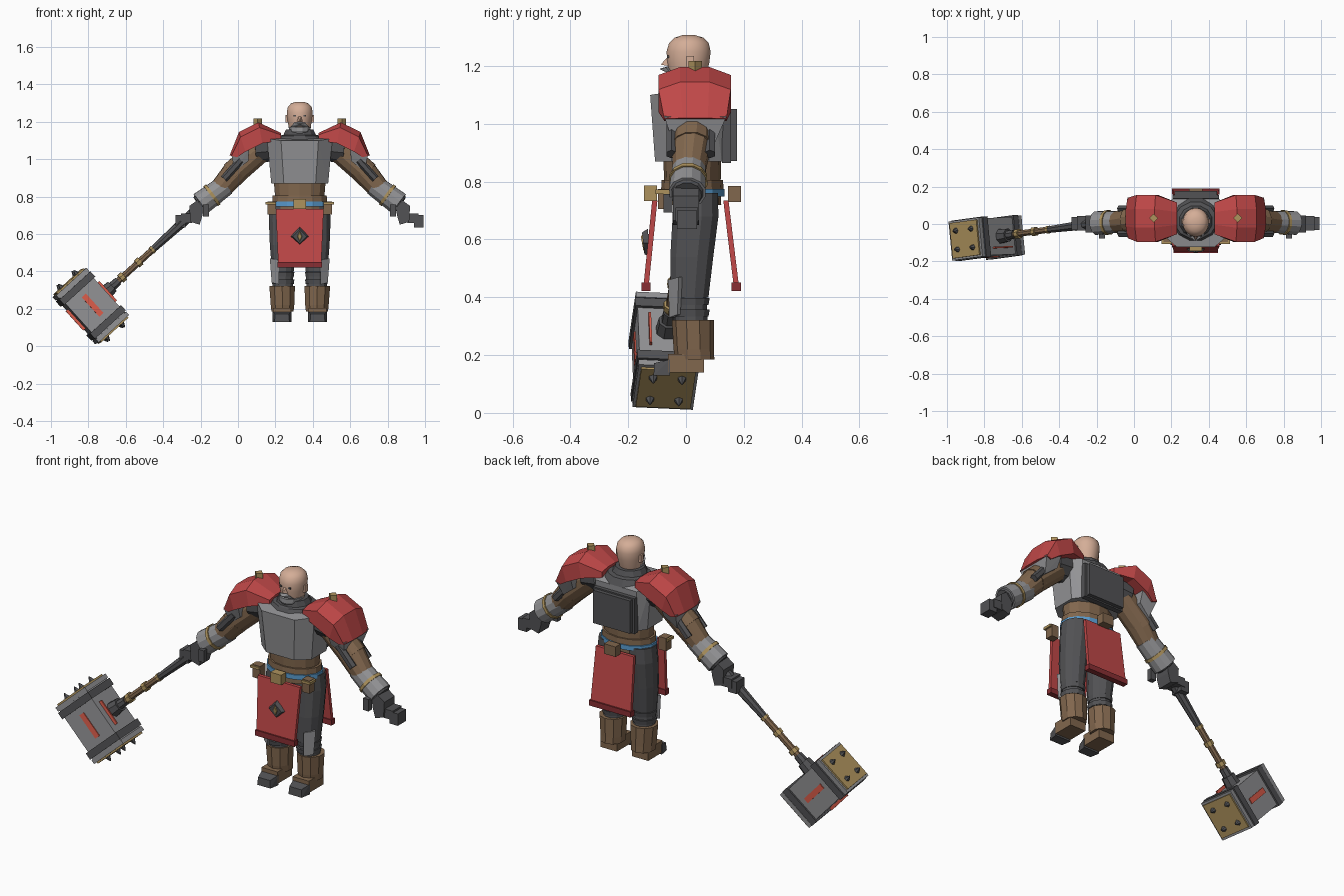
import bpy, bmesh, math
from mathutils import Vector, Matrix

if "Cube" in bpy.data.objects:
    bpy.data.objects.remove(bpy.data.objects["Cube"])

CX = 0.33  # centre line of the body


def colour(name, r, g, b):
    m = bpy.data.materials.new(name)
    m.diffuse_color = (r, g, b, 1)
    m.use_nodes = True
    m.node_tree.nodes["Principled BSDF"].inputs["Base Color"].default_value = m.diffuse_color
    return m


SKIN = colour("skin", .66, .42, .31)
STEEL = colour("steel", .29, .29, .30)
DARK = colour("dark_steel", .085, .085, .09)
RED = colour("red_cloth", .53, .065, .065)
DARKRED = colour("dark_red_trim", .25, .028, .033)
BROWN = colour("brown_leather", .22, .135, .075)
GOLD = colour("brass", .42, .29, .11)
BLUE = colour("blue_sash", .10, .33, .62)
GLOW = colour("bright_red_inlay", .72, .11, .07)


def finish(name, bm, mat, smooth=False):
    bmesh.ops.recalc_face_normals(bm, faces=bm.faces)
    me = bpy.data.meshes.new(name)
    bm.to_mesh(me)
    bm.free()
    me.materials.append(mat)
    for p in me.polygons:
        p.use_smooth = smooth
    ob = bpy.data.objects.new(name, me)
    bpy.context.collection.objects.link(ob)
    return ob


def hull(name, pts, mat):
    bm = bmesh.new()
    for p in pts:
        bm.verts.new(p)
    r = bmesh.ops.convex_hull(bm, input=bm.verts)
    bmesh.ops.dissolve_limit(bm, angle_limit=.01, verts=bm.verts, edges=bm.edges)
    return finish(name, bm, mat)


def skin(name, rings, mat, smooth=False):
    bm = bmesh.new()
    vs = [[bm.verts.new(p) for p in r] for r in rings]
    n = len(vs[0])
    for a, b in zip(vs, vs[1:]):
        for i in range(n):
            bm.faces.new((a[i], a[(i + 1) % n], b[(i + 1) % n], b[i]))
    bm.faces.new(vs[0])
    bm.faces.new(vs[-1])
    return finish(name, bm, mat, smooth)


def loft(name, rows, mat, n=12, smooth=False):
    # rows: centre x, centre y, z, radius x, radius y
    angles = [math.tau * (i + .5) / n for i in range(n)]
    return skin(name, [[(x + rx * math.cos(a), y + ry * math.sin(a), z) for a in angles]
                       for x, y, z, rx, ry in rows], mat, smooth)


def tube(name, p, q, r0, r1, mat, n=10):
    p, q = Vector(p), Vector(q)
    rot = (q - p).to_track_quat('Z', 'Y')
    ring = [Vector((math.cos(math.tau * (i + .5) / n), math.sin(math.tau * (i + .5) / n), 0))
            for i in range(n)]
    return skin(name, [[c + rot @ (v * r) for v in ring] for c, r in ((p, r0), (q, r1))], mat)


def box(name, c, s, mat, rot=None):
    bm = bmesh.new()
    m = rot.to_4x4() if rot else Matrix.Identity(4)
    bmesh.ops.create_cube(bm, size=1, matrix=Matrix.Translation(c) @ m @ Matrix.Diagonal((*s, 1)))
    return finish(name, bm, mat)


# Head, face and collar
loft("head", [(CX, .005, 1.12, .048, .05), (CX, .006, 1.165, .058, .063), (CX, .008, 1.21, .066, .073),
              (CX, .009, 1.25, .070, .077), (CX, .010, 1.28, .064, .069), (CX, .010, 1.298, .047, .05),
              (CX, .010, 1.307, .02, .022)], SKIN, 24, True)
hull("nose", [(CX - .009, -.06, 1.235), (CX + .009, -.06, 1.235), (CX - .016, -.06, 1.2),
              (CX + .016, -.06, 1.2), (CX, -.088, 1.205)], SKIN)
loft("beard", [(CX, -.02, 1.125, .04, .04), (CX, -.012, 1.15, .057, .063), (CX, -.008, 1.172, .062, .066)],
     STEEL, 12)
for s in (-1, 1):
    hull("moustache", [(CX, -.06, 1.2), (CX, -.092, 1.19), (CX, -.06, 1.175), (CX + s * .045, -.055, 1.178),
                       (CX + s * .05, -.04, 1.165), (CX + s * .03, -.07, 1.195)], STEEL)
    box("eye", (CX + s * .026, -.062, 1.232), (.014, .008, .008), DARK)
    box("ear", (CX + s * .068, .015, 1.215), (.014, .025, .04), SKIN)
loft("collar", [(CX, .02, 1.09, .145, .12), (CX, .02, 1.125, .115, .10), (CX, .015, 1.13, .09, .085),
                (CX, .012, 1.158, .076, .075)], DARK, 12)

# Torso armour
half = lambda w, y, z: [(CX - w, y, z), (CX + w, y, z)]
hull("breastplate", half(.10, -.124, 1.10) + half(.175, -.06, 1.11) + half(.175, .085, 1.11) +
     half(.125, .135, 1.09) + half(.085, -.107, .87) + half(.152, -.05, .87) +
     half(.152, .08, .87) + half(.12, .125, .87), STEEL)
box("back_plate", (CX, .14, .962), (.25, .03, .195), DARK)
box("back_plate_panel", (CX, .163, .962), (.225, .026, .18), DARK)

# Waist, belt and pouches
loft("waist", [(CX, .022, .72, .145, .10), (CX, .022, .80, .135, .098), (CX, .022, .88, .142, .10)], BROWN, 14)
loft("belt", [(CX, .022, .775, .15, .108), (CX, .022, .805, .148, .106)], BROWN, 14)
loft("sash", [(CX, .022, .748, .156, .112), (CX, .022, .774, .156, .112)], BLUE, 14)
box("buckle", (CX, -.122, .76), (.065, .045, .055), GOLD)
box("rear_pouch", (CX, .168, .757), (.07, .045, .055), BROWN)
for s in (-1, 1):
    box("belt_clasp", (CX + s * .15, -.075, .74), (.045, .045, .07), BROWN)
    box("clasp_cap", (CX + s * .155, -.08, .765), (.055, .052, .014), GOLD)


# Skirt panels with hem bars
def panel(name, y0, y1, w0, w1):
    hull(name, [(x, y + d, z) for y, z, w in ((y0, .735, w0), (y1, .44, w1))
                for x in (CX - w, CX + w) for d in (-.009, .009)], RED)
    box(name + "_hem", (CX, y1, .436), (2 * w1 + .01, .032, .03), DARKRED)


panel("front_skirt", -.108, -.138, .128, .115)
panel("back_skirt", .138, .174, .115, .122)


def diamond(name, w, h, y, t, mat):
    outer = [(CX - w, y, .587), (CX + w, y, .587), (CX, y - .004, .587 + h), (CX, y + .004, .587 - h)]
    hull(name, outer + [(x * .75 + CX * .25, y0 - t, z * .75 + .587 * .25) for x, y0, z in outer], mat)


diamond("skirt_diamond", .05, .05, -.128, .02, DARK)
diamond("diamond_inlay", .014, .03, -.147, .005, GOLD)

for s in (-1, 1):
    X = lambda r: CX + s * r
    # Legs and boots
    loft("thigh", [(X(.085), .033, .76, .075, .08), (X(.088), .033, .68, .08, .082),
                   (X(.092), .02, .54, .07, .077), (X(.09), .012, .40, .06, .068)], DARK, 12)
    loft("shin", [(X(.09), .015, .41, .058, .058), (X(.09), .02, .28, .056, .058)], DARK, 12)
    for z in (.345, .385):
        loft("knee_band", [(X(.09), .016, z - .012, .06, .064), (X(.09), .016, z + .012, .064, .068)], DARK, 12)
    hull("knee_guard", [(X(a), b, z) for a, b, z in (
        (.11, -.062, .46), (.16, -.025, .47), (.11, -.058, .33), (.15, -.03, .34),
        (.11, -.04, .46), (.145, -.01, .47), (.11, -.04, .33), (.14, -.02, .34))], STEEL)
    loft("boot", [(X(.092), .03, .185, .062, .068), (X(.092), .027, .22, .066, .07),
                  (X(.094), .024, .322, .072, .073)], BROWN, 10)
    box("foot", (X(.095), 0, .172), (.098, .125, .065), BROWN)
    hull("toe_cap", [(X(.095) + a, b, z) for a, b, z in (
        (-.05, -.055, .13), (.05, -.055, .13), (-.04, -.112, .13), (.04, -.112, .13),
        (-.05, -.055, .185), (.05, -.055, .185), (-.036, -.11, .172), (.036, -.11, .172))], DARK)

    # Shoulder guards: arched plates with a raised ridge
    rings = []
    for ox, oz, ix, iz, y0, y1 in ((.10, 1.14, .10, 1.10, -.055, .115), (.22, 1.197, .20, 1.085, -.095, .155),
                                   (.325, 1.145, .29, 1.04, -.095, .155), (.375, 1.02, .335, 1.01, -.075, .14)):
        o, i = Vector((X(ox), 0, oz)), Vector((X(ix), 0, iz))
        m = o.lerp(i, .25)
        dy = (y1 - y0) * .3
        rings.append([(i.x, y0, i.z), (m.x, y0, m.z), (o.x, y0 + dy, o.z), (o.x, y1 - dy, o.z),
                      (m.x, y1, m.z), (i.x, y1, i.z)])
    skin("shoulder_guard", rings, RED)
    box("shoulder_stud", (X(.225), .032, 1.2), (.033, .033, .035), GOLD, Matrix.Rotation(math.pi / 4, 3, 'Z'))
    hull("shoulder_underplate", [(X(a), b, z) for a, z, y0, y1 in (
        (.366, 1.025, -.075, .14), (.27, 1.06, -.085, .145), (.345, .935, -.045, .10), (.275, .99, -.06, .115))
        for b in (y0, y1)], STEEL)
    tube("shoulder_joint", (X(.12), .025, 1.07), (X(.24), .022, 1.06), .075, .085, DARK)

    # Arms
    tube("upper_arm", (X(.20), .025, 1.06), (X(.36), .02, .92), .07, .07, BROWN, 12)
    tube("elbow", (X(.34), .02, .937), (X(.425), .01, .84), .07, .058, BROWN, 12)
    for y in (-.05, .082):
        tube("elbow_strap", (X(.315), y, .995), (X(.405), y, .895), .021, .021, DARK, 6)
    a, b = Vector((X(.395), .012, .862)), Vector((X(.53), .005, .762))
    tube("bracer", a, b, .058, .065, STEEL, 12)
    tube("bracer_band", a.lerp(b, .5), a.lerp(b, .6), .067, .068, GOLD, 12)
    tube("glove_cuff", b, b + (b - a) * .06, .056, .05, DARK, 12)

    # Hands
    hull("palm", [(X(p), y, z) for p, z in ((.51, .77), (.535, .79), (.59, .75), (.585, .665), (.535, .65), (.52, .70))
                  for y in (-.045, .045)], DARK)
    box("knuckles", (X(.605), .003, .685), (.06, .078, .05), DARK)
    box("fingers", (X(.637), .003, .668), (.052, .07, .065), DARK)
    box("thumb", (X(.50), -.062, .725), (.032, .03, .065), DARK)

# Hammer frame: h runs along the handle, a along the head, d across its front
h = Vector((.736, .10, .67)).normalized()
a = Vector((.67, .03, -.742))
a = (a - h * a.dot(h)).normalized()
d = a.cross(h)
C = Vector((-.787, -.075, .215))
R = Matrix((a, h, d)).transposed()
at = lambda u, v, w: C + R @ Vector((u, v, w))

box("hammer_head", C, (.33, .205, .20), STEEL, R)
for s in (-1, 1):
    box("hammer_band", at(s * .122, 0, 0), (.038, .225, .218), DARK, R)
    box("hammer_rim", at(s * .158, 0, 0), (.024, .22, .21), STEEL, R)
    box("hammer_face", at(s * .173, 0, 0), (.012, .195, .19), GOLD, R)
    for v in (-.055, .055):
        for w in (-.05, .05):
            tube("hammer_spike", at(s * .175, v, w), at(s * .205, v, w), .018, .002, DARK, 6)
    box("head_inlay", at(0, 0, s * .101), (.14, .03, .008), GLOW, R)
    box("edge_inlay", at(0, s * .1035, .06 if s > 0 else 0), (.14, .03, .008), GLOW, R)

# Hammer handle
for name, t0, t1, r0, r1, mat in (
        ("handle_socket", .095, .155, .042, .036, DARK), ("handle_neck", .15, .20, .026, .024, DARK),
        ("handle_shaft", .19, .45, .018, .018, BROWN), ("handle_ring_low", .215, .24, .027, .027, GOLD),
        ("handle_ring_mid", .335, .36, .025, .025, GOLD), ("handle_ring_high", .44, .455, .022, .022, GOLD),
        ("handle_grip", .45, .66, .019, .026, DARK), ("handle_pommel", .65, .74, .028, .028, DARK)):
    tube(name, at(0, t0, 0), at(0, t1, 0), r0, r1, mat, 8)
